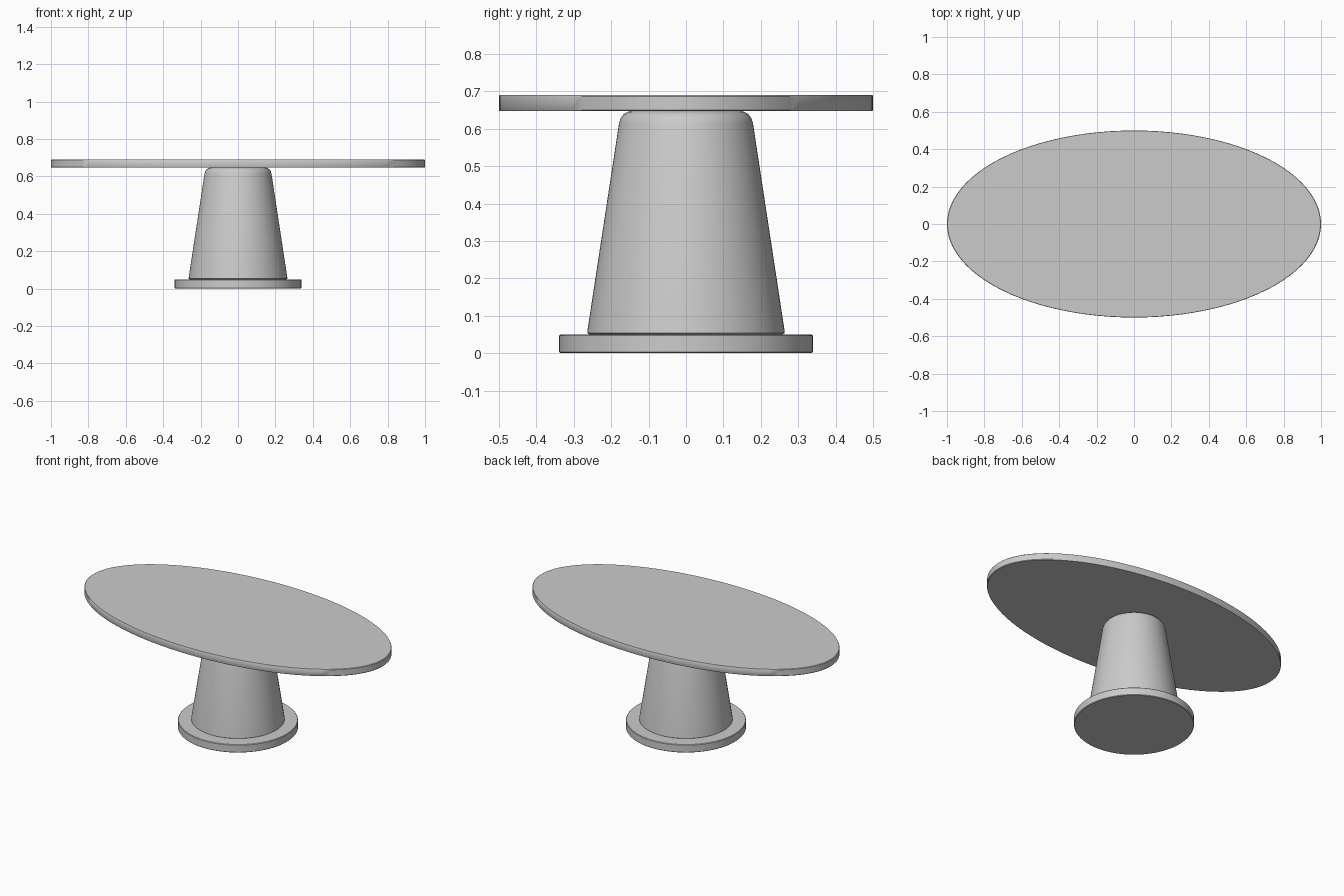
import bpy, bmesh
from math import cos, sin, tau, radians

if "Cube" in bpy.data.objects:
    bpy.data.objects.remove(bpy.data.objects["Cube"])

SIDES = 96


def lathe(name, profile, sx=1.0, sy=1.0):
    """Solid of revolution from (radius, z) points, capped at both ends."""
    bm = bmesh.new()
    rings = [[bm.verts.new((r * sx * cos(tau * i / SIDES), r * sy * sin(tau * i / SIDES), z))
              for i in range(SIDES)] for r, z in profile]
    for low, high in zip(rings, rings[1:]):
        for i in range(SIDES):
            j = (i + 1) % SIDES
            bm.faces.new((low[i], low[j], high[j], high[i]))
    bm.faces.new(rings[0][::-1])
    bm.faces.new(rings[-1])
    mesh = bpy.data.meshes.new(name)
    bm.to_mesh(mesh)
    bm.free()
    obj = bpy.data.objects.new(name, mesh)
    bpy.context.collection.objects.link(obj)
    bpy.ops.object.select_all(action='DESELECT')
    obj.select_set(True)
    bpy.context.view_layer.objects.active = obj
    bpy.ops.object.shade_smooth_by_angle(angle=radians(35))
    return obj


# Round foot plate with slightly eased edges
lathe("base_plate", [(0.336, 0), (0.339, 0.003), (0.339, 0.047), (0.336, 0.05)])

# Tapered pedestal, rounded in at the top
lathe("pedestal", [(0.258, 0.05), (0.264, 0.054), (0.263, 0.064), (0.179, 0.615),
                   (0.175, 0.628), (0.167, 0.639), (0.157, 0.645), (0.145, 0.648)])

# Oval table top
lathe("table_top", [(0.997, 0.647), (1.0, 0.65), (1.0, 0.687), (0.997, 0.69)], sy=0.5)
